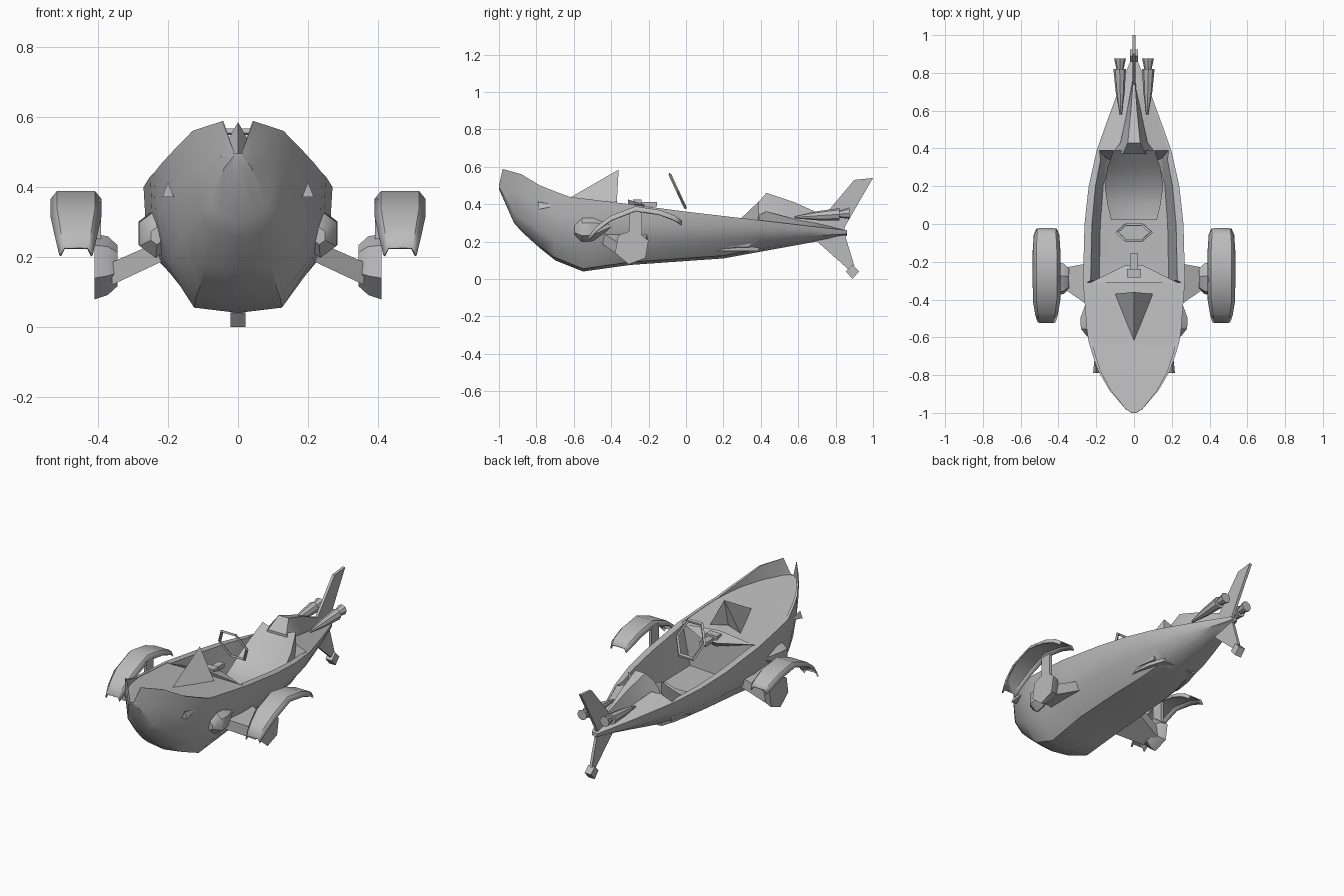
import bpy, bmesh, math
from mathutils import Vector

cube = bpy.data.objects.get("Cube")
if cube:
    bpy.data.objects.remove(cube, do_unlink=True)

grey = bpy.data.materials.new("plain_grey")
grey.use_nodes = True
GREY = (0.5, 0.5, 0.5, 1)
grey.diffuse_color = GREY
grey.node_tree.nodes["Principled BSDF"].inputs["Base Color"].default_value = GREY


def finish(obj, angle=30):
    obj.data.materials.clear()
    obj.data.materials.append(grey)
    bpy.ops.object.select_all(action='DESELECT')
    obj.select_set(True)
    bpy.context.view_layer.objects.active = obj
    bpy.ops.object.shade_smooth_by_angle(angle=math.radians(angle))
    return obj


def build(name, verts, faces, angle=30, thick=0):
    mesh = bpy.data.meshes.new(name)
    mesh.from_pydata(verts, [], faces)
    bm = bmesh.new()
    bm.from_mesh(mesh)
    bmesh.ops.remove_doubles(bm, verts=bm.verts, dist=0.0005)
    bmesh.ops.recalc_face_normals(bm, faces=bm.faces)
    bm.to_mesh(mesh)
    bm.free()
    obj = bpy.data.objects.new(name, mesh)
    bpy.context.collection.objects.link(obj)
    if thick:
        mod = obj.modifiers.new("thickness", 'SOLIDIFY')
        mod.thickness = thick
        mod.offset = 0
    return finish(obj, angle)


def loft(name, rings, closed=True, angle=30, thick=0):
    n = len(rings[0])
    faces = []
    for i in range(len(rings) - 1):
        for j in range(n if closed else n - 1):
            k = (j + 1) % n
            faces.append((i * n + j, i * n + k, (i + 1) * n + k, (i + 1) * n + j))
    if closed:
        faces += [tuple(range(n)), tuple(range((len(rings) - 1) * n, len(rings) * n))]
    return build(name, [p for r in rings for p in r], faces, angle, thick)


def plate(name, outline, half):
    """Flat outline in the y-z plane, thickened along x."""
    return loft(name, [[(x, y, z) for y, z in outline] for x in (-half, half)])


def box(name, centre, size):
    bpy.ops.mesh.primitive_cube_add(size=1, location=centre)
    obj = bpy.context.object
    obj.name, obj.scale = name, size
    return finish(obj)


def along(table, y):
    """Piecewise linear lookup."""
    for (a, p), (b, q) in zip(table, table[1:]):
        if y <= b:
            return p + (q - p) * max(0, (y - a) / (b - a))
    return table[-1][1]


# Hull lines, each a run of (y, value)
RIM_W = [(-1, .012), (-.98, .045), (-.88, .13), (-.76, .2), (-.6, .247), (-.3, .27),
         (0, .262), (.2, .24), (.4, .195), (.66, .1), (.86, .02)]
RIM_Z = [(-1, .5), (-.98, .588), (-.88, .56), (-.78, .5), (-.63, .44), (-.3, .4),
         (0, .36), (.3, .325), (.86, .26)]
CHINE_Z = [(-1, .49), (-.92, .35), (-.7, .2), (-.4, .19), (.86, .24)]
KEEL_Z = [(-1, .48), (-.92, .3), (-.85, .22), (-.7, .1), (-.55, .04), (-.3, .075),
          (.2, .11), (.86, .23)]
DECK_Z = [(-1, .49), (-.6, .435), (-.3, .4), (.36, .39), (.86, .26)]


def section(y, cockpit=False):
    w, rim, keel = along(RIM_W, y), along(RIM_Z, y), along(KEEL_Z, y)
    chine = along(CHINE_Z, y)
    deck = along(DECK_Z, y)
    inner = w * (.85 if -.31 < y < .39 else .93)
    edge = (inner, min(deck, rim - .002))
    if cockpit:
        edge, deck = (w * .68, .17), .16
    half = [(w * .5, keel + .015), (w * .86, chine), (w * .98, chine + .55 * (rim - chine)),
            (w, rim), (inner, rim), edge]
    ring = [(0, keel)] + half + [(0, deck)] + [(-x, z) for x, z in reversed(half)]
    return [(x, y, z) for x, z in ring]


bow = [-1, -.98, -.92, -.88, -.78, -.7, -.62, -.55, -.42, -.31]
well = [-.3, -.15, 0, .2, .34]
stern = [.39, .52, .66, .76, .86]
loft("hull", [section(y) for y in bow] + [section(y, True) for y in well]
     + [section(y) for y in stern])

# Bucket seat sloping up to the rear deck
SEAT = [(.02, .19, .12), (.1, .195, .14), (.2, .23, .155), (.3, .31, .14), (.39, .395, .11)]
loft("seat", [[(-w, y, z + .02), (-w * .5, y, z), (w * .5, y, z), (w, y, z + .02),
               (w, y, .15), (-w, y, .15)] for y, z, w in SEAT], angle=40)

# Headrest fairing running aft
FAIRING = [(.37, .33, .1, .39), (.43, .36, .055, .46), (.58, .32, .03, .41), (.76, .25, .008, .33)]
loft("headrest_fairing", [[(-w - .045 * (.8 - y), y, b), (-w * .6, y, t), (w * .6, y, t),
                           (w + .045 * (.8 - y), y, b)] for y, b, w, t in FAIRING])

# Folded windscreen on the fore deck, open behind
build("windscreen", [(0, -.62, .435), (0, -.36, .585), (.1, -.37, .41), (-.1, -.37, .41),
                     (0, -.4, .42)],
      [(0, 2, 1), (0, 1, 3), (1, 2, 4), (1, 4, 3)], 10)

# Peaked dashboard, gauge block and column
build("dashboard", [(-.23, -.31, .4), (.23, -.31, .4), (0, -.31, .425), (.05, -.22, .395),
                    (-.05, -.22, .395), (0, -.28, .34)],
      [(0, 2, 4), (2, 3, 4), (2, 1, 3), (4, 3, 5), (0, 4, 5), (3, 1, 5), (0, 5, 1, 2)], 10)
box("gauge_block", (0, -.26, .41), (.075, .045, .03))
box("control_column", (0, -.2, .4), (.04, .09, .025))

# Six-sided steering wheel leaning forward
bpy.ops.mesh.primitive_torus_add(major_segments=6, minor_segments=4, major_radius=.1,
                                 minor_radius=.011, location=(0, -.045, .47),
                                 rotation=(math.radians(115), 0, 0))
steering = bpy.context.object
steering.name = "steering_wheel"
steering.scale = (.9, 1.12, .7)
finish(steering)

# Tail fins with the small foot block
plate("upper_tail_fin", [(.7, .29), (.74, .34), (.9, .53), (1, .54), (.93, .42), (.85, .28),
                         (.84, .24)], .008)
plate("lower_tail_fin", [(.69, .21), (.85, .235), (.9, .07), (.87, .05)], .008)
plate("tail_foot", [(.855, .04), (.89, .075), (.925, .04), (.89, 0)], .021)


def tube(name, axis, centres_radii, sides, squash=1, turn=0):
    """Faceted tube along y or x from (x, y, z, radius) stations."""
    rings = []
    for x, y, z, r in centres_radii:
        ring = []
        for i in range(sides):
            a = math.tau * i / sides + turn
            u, v = r * math.cos(a) * squash, r * math.sin(a)
            ring.append((x + u, y, z + v) if axis == 'y' else (x, y + u, z + v))
        rings.append(ring)
    return loft(name, rings, angle=40)


FENDER = [(-.52, .225, .045), (-.475, .28, .058), (-.4, .335, .07), (-.27, .385, .07),
          (-.14, .365, .07), (-.06, .335, .065), (-.025, .31, .05)]

for side, s in (("left", 1), ("right", -1)):
    # Exhaust cone and flared nozzle
    tube(side + "_exhaust", 'y', [(s * .07, .58, .33, .006), (s * .073, .7, .338, .024),
                                  (s * .076, .82, .346, .033)], 8)
    tube(side + "_nozzle", 'y', [(s * .074, .81, .346, .017), (s * .074, .875, .352, .031)], 8)

    # Teardrop lamp pod on the flank
    tube(side + "_lamp_pod", 'y', [(s * .232, -.595, .26, .025), (s * .235, -.555, .265, .068),
                                   (s * .24, -.5, .268, .066), (s * .24, -.4, .285, .012)],
         6, .78, math.pi / 6)

    # Small bow marker
    tube(side + "_bow_marker", 'y', [(s * .2, -.79, .385, .028), (s * .205, -.72, .39, .008)], 3, .7,
         math.pi / 2)

    # Strut, hub and bracket
    loft(side + "_strut", [[(s * x, a, z), (s * x, b, z), (s * x, b, z - h), (s * x, a, z - h)]
                           for x, a, b, z, h in ((.2, -.46, -.2, .255, .06),
                                                 (.36, -.35, -.23, .185, .065))])
    tube(side + "_hub", 'x', [(s * .345, -.29, .175, .06), (s * .372, -.29, .175, .085),
                              (s * .41, -.29, .172, .095)], 6, 1, .35)
    box(side + "_fender_bracket", (s * .4, -.27, .28), (.016, .07, .17))

    # Curved mudguard strip with turned-down edges
    loft(side + "_fender", [[(s * (.463 + k * w), y, z - d)
                             for k, d in ((-1, .022), (-.75, 0), (.75, 0), (1, .022))]
                            for y, z, w in FENDER], closed=False, angle=35, thick=.008)
